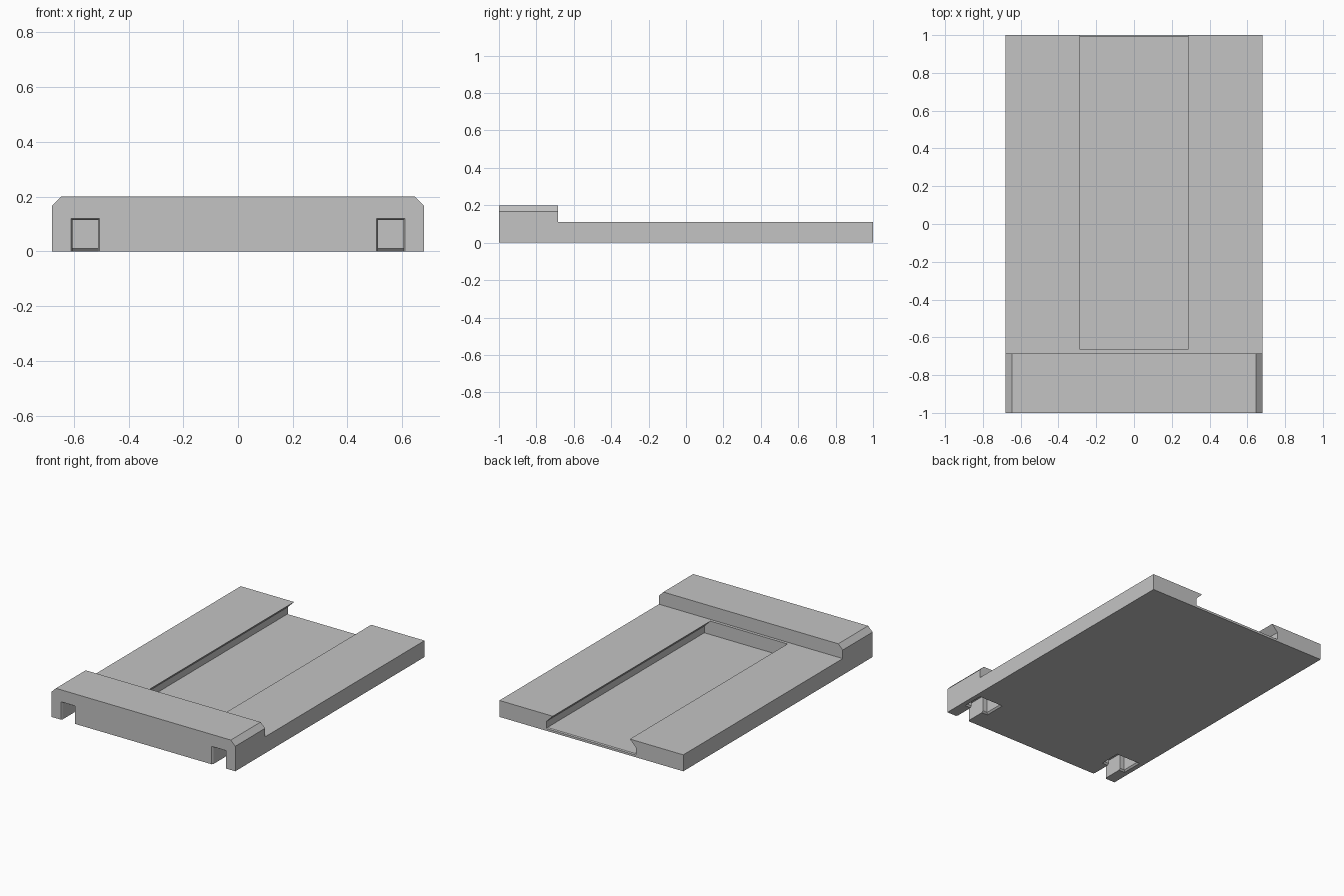
import bpy
import bmesh

if "Cube" in bpy.data.objects:
    bpy.data.objects.remove(bpy.data.objects["Cube"], do_unlink=True)

HALF_W = 0.68
PLATE_Z, BLOCK_Z = 0.11, 0.2
BLOCK_BACK = -0.685

grey = bpy.data.materials.new("plain grey")
grey.use_nodes = True
colour = (0.55, 0.55, 0.55, 1)
grey.diffuse_color = colour
grey.node_tree.nodes["Principled BSDF"].inputs["Base Color"].default_value = colour


def loft(name, first, last):
    """Solid between two matching rings of points."""
    bm = bmesh.new()
    a = [bm.verts.new(p) for p in first]
    b = [bm.verts.new(p) for p in last]
    bm.faces.new(a)
    bm.faces.new(b)
    for i in range(len(a)):
        j = (i + 1) % len(a)
        bm.faces.new((a[i], a[j], b[j], b[i]))
    bmesh.ops.recalc_face_normals(bm, faces=bm.faces)
    mesh = bpy.data.meshes.new(name)
    bm.to_mesh(mesh)
    bm.free()
    obj = bpy.data.objects.new(name, mesh)
    bpy.context.collection.objects.link(obj)
    return obj


def along_x(name, profile, half):
    return loft(name, [(-half, y, z) for y, z in profile], [(half, y, z) for y, z in profile])


def along_y(name, profile, y0, y1):
    return loft(name, [(x, y0, z) for x, z in profile], [(x, y1, z) for x, z in profile])


def rect(a0, a1, b0, b1):
    return [(a0, b0), (a1, b0), (a1, b1), (a0, b1)]


def cut(target, cutter):
    """Subtract the cutter and discard it."""
    mod = target.modifiers.new("cut", "BOOLEAN")
    mod.operation = "DIFFERENCE"
    mod.solver = "EXACT"
    mod.object = cutter
    bpy.context.view_layer.objects.active = target
    bpy.ops.object.modifier_apply(modifier=mod.name)
    bpy.data.objects.remove(cutter, do_unlink=True)


# Plate with the raised front block, from one stepped side profile
body = along_x("slotted_base_plate", [
    (-1, 0), (1, 0), (1, PLATE_Z), (BLOCK_BACK, PLATE_Z),
    (BLOCK_BACK, BLOCK_Z), (-1, BLOCK_Z)], HALF_W)

# Chamfered ends of the raised block
bm = bmesh.new()
bm.from_mesh(body.data)
ends = [e for e in bm.edges
        if all(v.co.z > BLOCK_Z - 0.01 for v in e.verts)
        and abs(e.verts[0].co.x - e.verts[1].co.x) < 0.01]
bmesh.ops.bevel(bm, geom=ends, offset=0.033, segments=1, affect="EDGES")
bm.to_mesh(body.data)
bm.free()

# Undercut sliding channel, open at the back
side = [(0.33, 0.02), (0.33, 0.065), (0.285, PLATE_Z), (0.285, 0.15)]
channel = side + [(-x, z) for x, z in reversed(side)]
cut(body, along_y("channel_cutter", channel, -0.665, 1.1))

# Small lead-in slope on the channel floor
cut(body, along_x("lead_in_cutter", [(0.99, 0.022), (1.01, 0.008), (1.01, 0.03)], 0.329))

# Connector notches under the front block: neck, flared mouth, wide pocket, flared rim
for s in (-1, 1):
    cut(body, along_y("neck_cutter", rect(s * 0.512, s * 0.604, -0.1, 0.114), -1.1, -0.8))

    outer, inner = rect(s * 0.5, s * 0.616, -0.1, 0.126), rect(s * 0.512, s * 0.604, -0.1, 0.114)
    cut(body, loft("mouth_cutter", [(x, -1.01, z) for x, z in outer],
                   [(x, -0.99, z) for x, z in inner]))

    pocket = rect(s * 0.478, s * 0.638, -0.855, -0.73)
    cut(body, loft("pocket_cutter", [(x, y, -0.1) for x, y in pocket],
                   [(x, y, 0.1145) for x, y in pocket]))

    rim = rect(s * 0.458, s * 0.658, -0.875, -0.71)
    cut(body, loft("rim_cutter", [(x, y, -0.01) for x, y in rim],
                   [(x, y, 0.01) for x, y in pocket]))

body.data.materials.clear()
body.data.materials.append(grey)
for face in body.data.polygons:
    face.material_index = 0
    face.use_smooth = False
